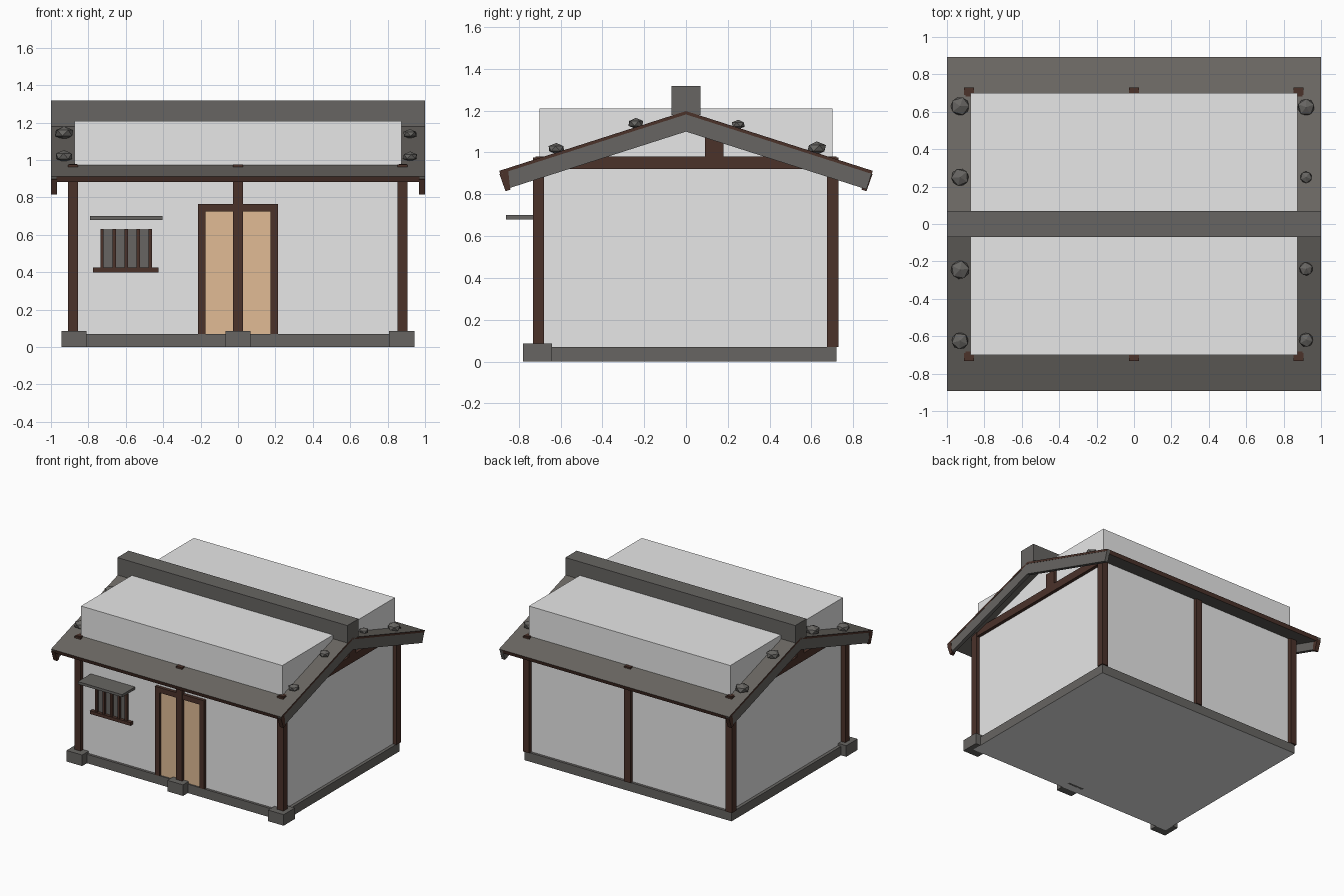
import bpy, bmesh, math
from mathutils import Matrix

if "Cube" in bpy.data.objects:
    bpy.data.objects.remove(bpy.data.objects["Cube"])


def mat(name, rgb):
    m = bpy.data.materials.new(name)
    m.diffuse_color = (*rgb, 1)
    m.use_nodes = True
    m.node_tree.nodes["Principled BSDF"].inputs["Base Color"].default_value = m.diffuse_color
    return m


PLASTER = mat("plaster", (0.80, 0.80, 0.80))
STONE = mat("stone grey", (0.135, 0.130, 0.122))
ROOF = mat("roof grey", (0.145, 0.135, 0.122))
WOOD = mat("dark wood", (0.070, 0.032, 0.023))
PAPER = mat("door tan", (0.75, 0.50, 0.30))
SLOPE = 0.32
ANG = math.atan(SLOPE)


def finish(name, bm, *mats):
    bmesh.ops.recalc_face_normals(bm, faces=bm.faces)
    me = bpy.data.meshes.new(name)
    bm.to_mesh(me)
    bm.free()
    for m in mats:
        me.materials.append(m)
    ob = bpy.data.objects.new(name, me)
    bpy.context.collection.objects.link(ob)
    return ob


def box(name, m, x0, x1, y0, y1, z0, z1):
    bm = bmesh.new()
    bmesh.ops.create_cube(bm, size=1)
    for v in bm.verts:
        v.co.x = x0 if v.co.x < 0 else x1
        v.co.y = y0 if v.co.y < 0 else y1
        v.co.z = z0 if v.co.z < 0 else z1
    return finish(name, bm, m)


def prism(name, pts, x0, x1, *mats):
    """Extrude a (y, z) outline along x."""
    bm = bmesh.new()
    f = bm.faces.new([bm.verts.new((x0, y, z)) for y, z in pts])
    r = bmesh.ops.extrude_face_region(bm, geom=[f])
    for v in r["geom"]:
        if isinstance(v, bmesh.types.BMVert):
            v.co.x = x1
    return finish(name, bm, *mats)


def chevron(top, drop, eave):
    """Gable outline with ends cut square to the slope."""
    t = drop * math.cos(ANG)
    ze = top - SLOPE * eave
    yi, zi = eave - t * math.sin(ANG), ze - t * math.cos(ANG)
    return [(0, top), (eave, ze), (yi, zi), (0, top - drop), (-yi, zi), (-eave, ze)]


# Plinth with a pale floor slab underneath
plinth = box("plinth", STONE, -0.9, 0.9, -0.72, 0.72, 0, 0.07)
plinth.data.materials.append(PLASTER)
for p in plinth.data.polygons:
    if p.normal.z < -0.9:
        p.material_index = 1

# Walls and footing stones
box("walls", PLASTER, -0.875, 0.875, -0.70, 0.70, 0.07, 1.21)
for x in (-0.877, 0, 0.875):
    box("footing_stone", STONE, x - 0.068, x + 0.068, -0.78, -0.64, 0, 0.087)

# Corner and middle posts
for x in (-0.883, 0, 0.88):
    for y in (-0.705, 0.702):
        box("post", WOOD, x - 0.027, x + 0.027, y - 0.027, y + 0.027, 0.07, 0.977)

# Tie beams and short gable struts
for s in (-1, 1):
    xa, xb = sorted((s * 0.86, s * 0.9))
    box("tie_beam", WOOD, xa, xb, -0.72, 0.72, 0.92, 0.98)
    ya, yb = sorted((s * 0.09, s * 0.18))
    box("gable_strut", WOOD, xa, xb, ya, yb, 0.98, 1.09)

# Roof with wooden eave edges, and thin wooden lines along the gables
roof = prism("roof", chevron(1.198, 0.032, 0.893), -0.97, 0.97, ROOF, WOOD)
verge = [prism("roof_verge", chevron(1.198, 0.016, 0.893), min(s, s * 0.97),
               max(s, s * 0.97), ROOF, WOOD) for s in (-1, 1)]
for ob in (roof, *verge):
    for p in ob.data.polygons:
        if abs(p.normal.z) < 0.5 and (ob is roof or abs(p.normal.x) > 0.9):
            p.material_index = 1

# Gable boards with wooden tips
for s in (-1, 1):
    xa, xb = sorted((s * 0.97, s * 0.998))
    prism("gable_board", chevron(1.185, 0.085, 0.888), xa, xb, STONE)
    xa, xb = sorted((s * 0.968, s))
    for e in ((-1,) if s > 0 else (-1, 1)):
        ye, z = 0.892, 1.182 - SLOPE * 0.892
        prism("gable_tip", [(e * ye, z), (e * 0.863, z - 0.082),
                            (e * 0.84, z - 0.074), (e * 0.85, z + 0.013)], xa, xb, WOOD)

# Ridge beam
box("ridge", STONE, -1, 1, -0.07, 0.07, 1.18, 1.317)

# Weight stones along the roof edges
for i, (x, y, r) in enumerate([(-0.93, 0.63, 0.055), (-0.93, 0.25, 0.052),
                               (-0.93, -0.245, 0.055), (-0.93, -0.625, 0.05),
                               (0.92, 0.625, 0.05), (0.92, 0.25, 0.035),
                               (0.92, -0.24, 0.04), (0.92, -0.62, 0.042)]):
    bm = bmesh.new()
    bmesh.ops.create_icosphere(bm, subdivisions=1, radius=r)
    bmesh.ops.scale(bm, vec=(1, 1, 0.65), verts=bm.verts)
    bmesh.ops.rotate(bm, matrix=Matrix.Rotation(i * 0.7, 3, 'Z'), verts=bm.verts)
    z = 1.198 - SLOPE * abs(y) + 0.45 * r
    bmesh.ops.translate(bm, vec=(x, y, z), verts=bm.verts)
    finish("weight_stone", bm, STONE)

# Sliding doors and frame
box("doors", PAPER, -0.18, 0.18, -0.709, -0.69, 0.07, 0.73)
box("door_jamb_left", WOOD, -0.215, -0.175, -0.725, -0.69, 0.07, 0.725)
box("door_jamb_right", WOOD, 0.175, 0.213, -0.725, -0.69, 0.07, 0.725)
box("door_lintel", WOOD, -0.215, 0.213, -0.725, -0.69, 0.725, 0.765)

# Barred window with sill and awning
box("window_panel", STONE, -0.735, -0.46, -0.706, -0.69, 0.42, 0.632)
box("window_sill", WOOD, -0.775, -0.425, -0.73, -0.69, 0.40, 0.425)
for i in range(5):
    x = -0.727 + i * 0.0645
    box("window_bar", WOOD, x - 0.009, x + 0.009, -0.724, -0.704, 0.42, 0.632)
box("window_awning", STONE, -0.79, -0.405, -0.86, -0.69, 0.68, 0.70)
